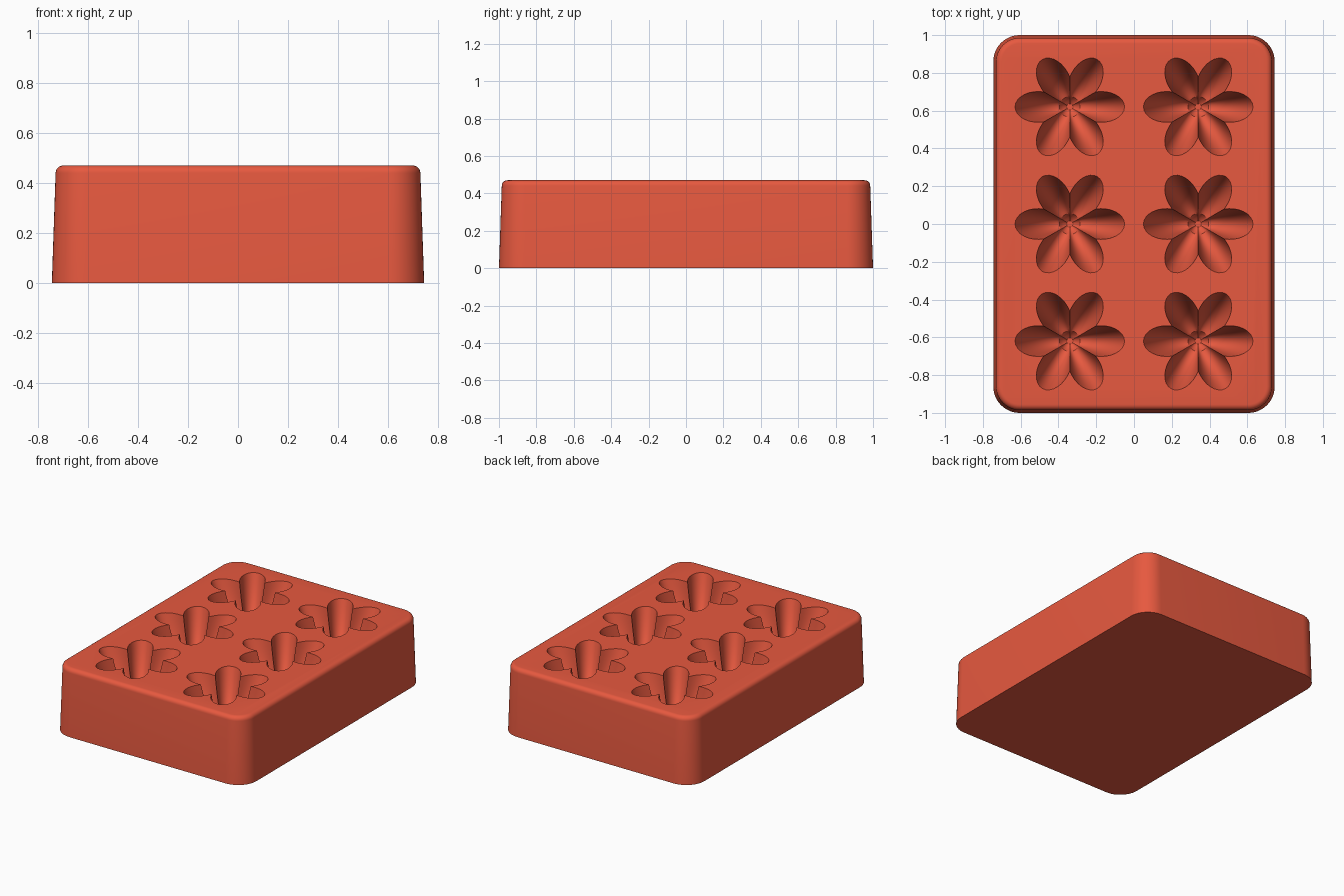
import bpy
import bmesh
from math import sin, cos, pi, radians

if "Cube" in bpy.data.objects:
    bpy.data.objects.remove(bpy.data.objects["Cube"], do_unlink=True)

clay = bpy.data.materials.new("terracotta red")
clay.use_nodes = True
clay.diffuse_color = (0.8, 0.1, 0.05, 1)
clay.node_tree.nodes["Principled BSDF"].inputs["Base Color"].default_value = clay.diffuse_color

HEIGHT = 0.47
DEPTH = 0.31
SEGMENTS = 96


def bridge(bm, low, high):
    n = len(low)
    for i in range(n):
        j = (i + 1) % n
        bm.faces.new((low[i], low[j], high[j], high[i]))


def finish(bm, name):
    bmesh.ops.recalc_face_normals(bm, faces=bm.faces[:])
    mesh = bpy.data.meshes.new(name)
    bm.to_mesh(mesh)
    bm.free()
    mesh.materials.append(clay)
    obj = bpy.data.objects.new(name, mesh)
    bpy.context.collection.objects.link(obj)
    return obj


def rounded_rect(bm, hx, hy, radius, z, steps=12):
    ring = []
    for k, (sx, sy) in enumerate(((1, 1), (-1, 1), (-1, -1), (1, -1))):
        for i in range(steps + 1):
            a = (k + i / steps) * pi / 2
            ring.append(bm.verts.new((sx * (hx - radius) + radius * cos(a),
                                      sy * (hy - radius) + radius * sin(a), z)))
    return ring


def petal_reach(angle):
    """Distance from flower centre to the rim of an egg-shaped petal."""
    a = (angle + pi / 6) % (pi / 3) - pi / 6
    near, far = 0.1, 0.32
    for _ in range(30):
        r = (near + far) / 2
        dx, dy = r * cos(a) - 0.17, r * sin(a)
        length = 0.12 if dx > 0 else 0.17
        if (dx / length) ** 2 + (dy / 0.081) ** 2 < 1:
            near = r
        else:
            far = r
    return near


def add_flower(bm, cx, cy):
    """Closed solid of one flower hollow with a small dimple in its floor."""
    dimple = 0.055
    reach = [petal_reach(2 * pi * i / SEGMENTS) for i in range(SEGMENTS)]

    def ring(radius_at, z_at):
        verts = []
        for i, rim in enumerate(reach):
            a, r = 2 * pi * i / SEGMENTS, radius_at(rim)
            verts.append(bm.verts.new((cx + r * cos(a), cy + r * sin(a), z_at(r, rim))))
        return verts

    def bowl(r, rim):
        return HEIGHT - DEPTH * (1 - (r / rim) ** 2.4)

    rings = []
    for t in (0.3, 0.6, 0.85):
        rings.append(ring(lambda rim: dimple * t,
                          lambda r, rim: bowl(r, rim) - 0.035 * (1 - t * t)))
    for k in range(15):
        t = k / 14
        rings.append(ring(lambda rim: dimple + (rim - dimple) * t, bowl))
    rings.append(ring(lambda rim: rim, lambda r, rim: HEIGHT + 0.05))
    for low, high in zip(rings, rings[1:]):
        bridge(bm, low, high)
    bm.faces.new(rings[0])
    bm.faces.new(rings[-1])


# Tapered block with rounded corners and a soft top edge
bm = bmesh.new()
fillet = 0.03
profile = [(0, 0), (0.015, HEIGHT - fillet)]
for i in range(1, 7):
    a = i / 6 * pi / 2
    profile.append((0.015 + fillet * (1 - cos(a)), HEIGHT - fillet + fillet * sin(a)))
rings = [rounded_rect(bm, 0.745 - d, 1 - d, 0.14 - d, z) for d, z in profile]
for low, high in zip(rings, rings[1:]):
    bridge(bm, low, high)
bm.faces.new(rings[0])
bm.faces.new(rings[-1])
tray = finish(bm, "baking_mould")

# Six flower hollows in two columns and three rows
bm = bmesh.new()
for x in (-0.34, 0.34):
    for y in (-0.62, 0, 0.62):
        add_flower(bm, x, y)
cutter = finish(bm, "flower_cutter")
cutter.hide_render = True

cut = tray.modifiers.new("flower hollows", "BOOLEAN")
cut.operation = "DIFFERENCE"
cut.solver = "EXACT"
cut.object = cutter

bpy.ops.object.select_all(action="DESELECT")
tray.select_set(True)
bpy.context.view_layer.objects.active = tray
bpy.ops.object.modifier_apply(modifier=cut.name)
bpy.data.objects.remove(cutter, do_unlink=True)
bpy.ops.object.shade_smooth_by_angle(angle=radians(30))
